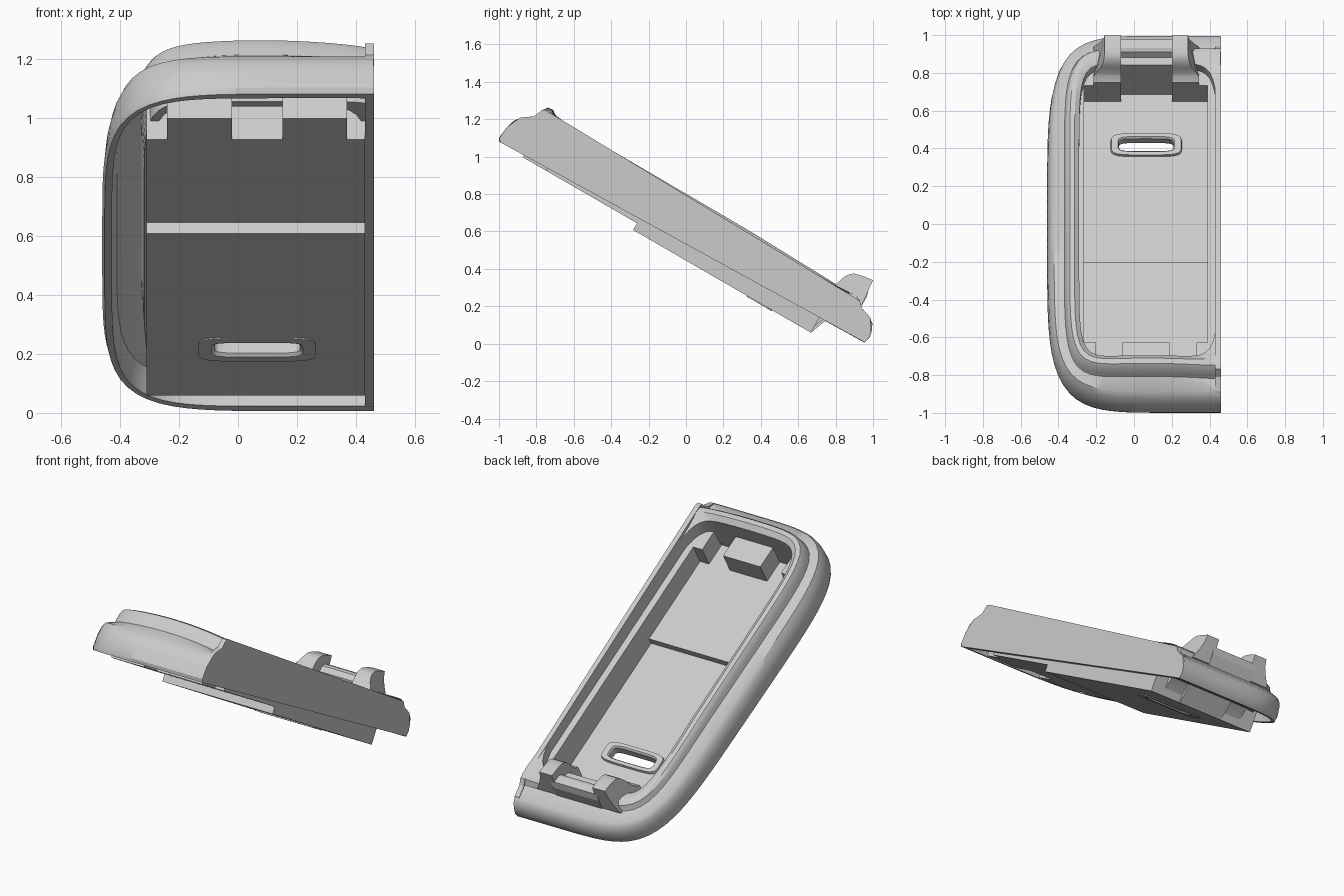
import bpy, bmesh, math

old = bpy.data.objects.get("Cube")
if old:
    bpy.data.objects.remove(old, do_unlink=True)

TILT = math.radians(-30)   # the whole cradle leans down towards the back
CUT = 0.46                 # flat side plane

grey = bpy.data.materials.new("light_grey")
grey.use_nodes = True
grey.diffuse_color = (0.6, 0.6, 0.6, 1)
grey.node_tree.nodes["Principled BSDF"].inputs["Base Color"].default_value = (0.6, 0.6, 0.6, 1)


def finish(name, bm, smooth=False):
    bmesh.ops.recalc_face_normals(bm, faces=bm.faces[:])
    mesh = bpy.data.meshes.new(name)
    bm.to_mesh(mesh)
    bm.free()
    mesh.materials.append(grey)
    ob = bpy.data.objects.new(name, mesh)
    ob.rotation_euler.x = TILT
    bpy.context.collection.objects.link(ob)
    if smooth:
        bpy.ops.object.select_all(action='DESELECT')
        ob.select_set(True)
        bpy.context.view_layer.objects.active = ob
        bpy.ops.object.shade_smooth_by_angle(angle=math.radians(32))
    return ob


def box(name, x0, x1, u0, u1, v0, v1):
    return prism(name, [(u0, v0), (u1, v0), (u1, v1), (u0, v1)], x0, x1)


def prism(name, pts, x0, x1, shape=None, smooth=False):
    """Side profile (along, up) extruded across x; shape may shift x by height."""
    shape = shape or (lambda x, v: x)
    bm = bmesh.new()
    a, b = [[bm.verts.new((shape(x, v), u, v)) for u, v in pts] for x in (x0, x1)]
    bm.faces.new(a)
    bm.faces.new(b)
    for i in range(len(pts)):
        j = (i + 1) % len(pts)
        bm.faces.new((a[i], a[j], b[j], b[i]))
    return finish(name, bm, smooth)


def outline(cx, cu, a, b, n, count=128):
    """Rounded rectangle, evenly stepped by angle."""
    pts = []
    for i in range(count):
        t = math.tau * (i + 0.5) / count
        c, s = math.cos(t), math.sin(t)
        r = (abs(c) ** n + abs(s) ** n) ** (-1 / n)
        pts.append((cx + a * r * c, cu + b * r * s))
    return pts


def loft(rings):
    """Closed tube through a loop of rings."""
    bm = bmesh.new()
    loops = [[bm.verts.new(p) for p in ring] for ring in rings]
    for k, lo in enumerate(loops):
        hi = loops[(k + 1) % len(loops)]
        for i in range(len(lo)):
            j = (i + 1) % len(lo)
            bm.faces.new((lo[i], lo[j], hi[j], hi[i]))
    return bm


# Rim shell: (inset, height at the front, height at the back)
profile = [
    (0.01, 0.436, 0.482), (0, 0.455, 0.516), (0.008, 0.525, 0.56), (0.022, 0.57, 0.592),
    (0.045, 0.603, 0.612), (0.11, 0.648, 0.632), (0.118, 0.67, 0.645), (0.126, 0.70, 0.66),
    (0.145, 0.728, 0.668), (0.175, 0.733, 0.668), (0.205, 0.71, 0.655), (0.205, 0.50, 0.50),
    (0.17, 0.50, 0.50), (0.16, 0.66, 0.63), (0.13, 0.62, 0.605), (0.06, 0.57, 0.575),
    (0.04, 0.52, 0.53), (0.04, 0.436, 0.482)]
rings = []
for inset, front, back in profile:
    f = inset / 0.205
    mix = lambda p, q: p + (q - p) * f
    flat = outline(mix(0.30, 0.075), mix(-0.291, -0.305), mix(0.76, 0.365),
                   mix(1.125, 0.905), mix(5, 8))
    ring = []
    for x, u in flat:
        v = front + (back - front) * (u + 1.41) / 2.24
        if v > 0.63:   # crown of the lip, strongest at the front
            v -= 0.2 * min(abs(x - 0.075), 0.39) ** 2 * max(0, min(1, -u / 1.3))
        ring.append((x, u, v))
    rings.append(ring)
bm = loft(rings)
bmesh.ops.bisect_plane(bm, geom=bm.verts[:] + bm.edges[:] + bm.faces[:],
                       plane_co=(CUT - 0.001, 0, 0), plane_no=(1, 0, 0), clear_outer=True)
finish("rim_shell", bm, True)

# Flat side wall
side = [(-1.40, 0.436), (-1.414, 0.455), (-1.408, 0.525), (-1.372, 0.603), (-1.31, 0.648),
        (-1.29, 0.70), (-1.27, 0.706), (0.69, 0.664), (0.719, 0.635), (0.783, 0.614),
        (0.826, 0.55), (0.832, 0.516), (0.824, 0.484)]
prism("flat_side_wall", side, 0.43, CUT)

# Tray floor in two levels, with a slot through the lower one
L, R = -0.31, 0.43
box("upper_floor", L, R, -1.113, -0.505, 0.427, 0.47)
floor = box("lower_floor", L, R, -0.549, 0.549, 0.385, 0.43)
slot = (0.065, 0.232)


def slot_ring(a, b, v):
    return [(x, u, v) for x, u in outline(*slot, a, b, 5, 48)]


bm = bmesh.new()
bm.faces.new([bm.verts.new(p) for p in slot_ring(0.15, 0.05, 0.3)])
top = bmesh.ops.extrude_face_region(bm, geom=bm.faces[:])
bmesh.ops.translate(bm, vec=(0, 0, 0.2), verts=[e for e in top["geom"] if isinstance(e, bmesh.types.BMVert)])
cutter = finish("slot_cutter", bm)
cutter.hide_render = True
mod = floor.modifiers.new("slot", 'BOOLEAN')
mod.operation = 'DIFFERENCE'
mod.object = cutter
mod.solver = 'EXACT'
bpy.context.view_layer.update()
bpy.context.view_layer.objects.active = floor
bpy.ops.object.modifier_apply(modifier=mod.name)
bpy.data.objects.remove(cutter, do_unlink=True)
finish("slot_collar", loft([slot_ring(0.2, 0.078, 0.38), slot_ring(0.185, 0.066, 0.445),
                            slot_ring(0.15, 0.046, 0.445), slot_ring(0.145, 0.038, 0.435),
                            slot_ring(0.145, 0.038, 0.39), slot_ring(0.155, 0.048, 0.38)]))

# Tray side walls follow the two floor levels
wall = [(-1.113, 0.427), (-0.549, 0.427), (-0.549, 0.385), (0.549, 0.385), (0.549, 0.6), (-1.113, 0.6)]
prism("left_tray_wall", wall, 0.39, R)
prism("right_tray_wall", wall, L, -0.265)

# Front wall: blocks between two forward pockets
for name, x0, x1 in (("right", L, -0.2), ("middle", -0.06, 0.19), ("left", 0.33, R)):
    box(name + "_front_block", x0, x1, -1.113, -1.07, 0.43, 0.6)
    box(name + "_front_ledge", x0, x1, -1.25, -1.07, 0.56, 0.6)
for name, x0 in (("right", -0.24), ("left", 0.15)):
    x1 = x0 + 0.22
    box(name + "_pocket_floor", x0, x1, -1.254, -1.07, 0.427, 0.47)
    box(name + "_pocket_front", x0, x1, -1.254, -1.21, 0.427, 0.62)
    for part, xa in (("outer", x0), ("inner", x1 - 0.04)):
        box(name + "_pocket_" + part + "_cheek", xa, xa + 0.04, -1.254, -1.075, 0.427, 0.6)

# Back wall with ledges either side of the recessed middle
for name, x0, x1 in (("right", L, -0.07), ("left", 0.2, R)):
    box(name + "_back_wall", x0, x1, 0.5, 0.549, 0.385, 0.6)
    box(name + "_back_ledge", x0, x1, 0.5, 0.64, 0.56, 0.6)
box("middle_back_wall", -0.1, 0.23, 0.53, 0.549, 0.385, 0.43)
bridge = [(0.535, 0.385), (0.58, 0.68), (0.62, 0.69), (0.632, 0.725), (0.65, 0.738),
          (0.70, 0.742), (0.712, 0.70), (0.712, 0.62), (0.60, 0.52), (0.549, 0.385)]
prism("back_bridge", bridge, -0.09, 0.22)

# Two raised retaining arms, flared at the foot
arm = [(0.5, 0.43), (0.5, 0.63), (0.525, 0.652), (0.538, 0.675), (0.546, 0.71), (0.556, 0.737),
       (0.572, 0.76), (0.592, 0.775), (0.64, 0.787), (0.696, 0.794), (0.700, 0.75),
       (0.706, 0.70), (0.712, 0.64), (0.60, 0.55), (0.549, 0.43)]


def flare(x, v):
    out = 0.06 * min(1, (0.794 - v) / 0.14) ** 2
    return x - out if x < -0.1 else x + out if x > 0.25 else x


prism("right_back_arm", arm, -0.155, -0.07, flare, True)
prism("left_back_arm", arm, 0.2, 0.285, flare, True)
